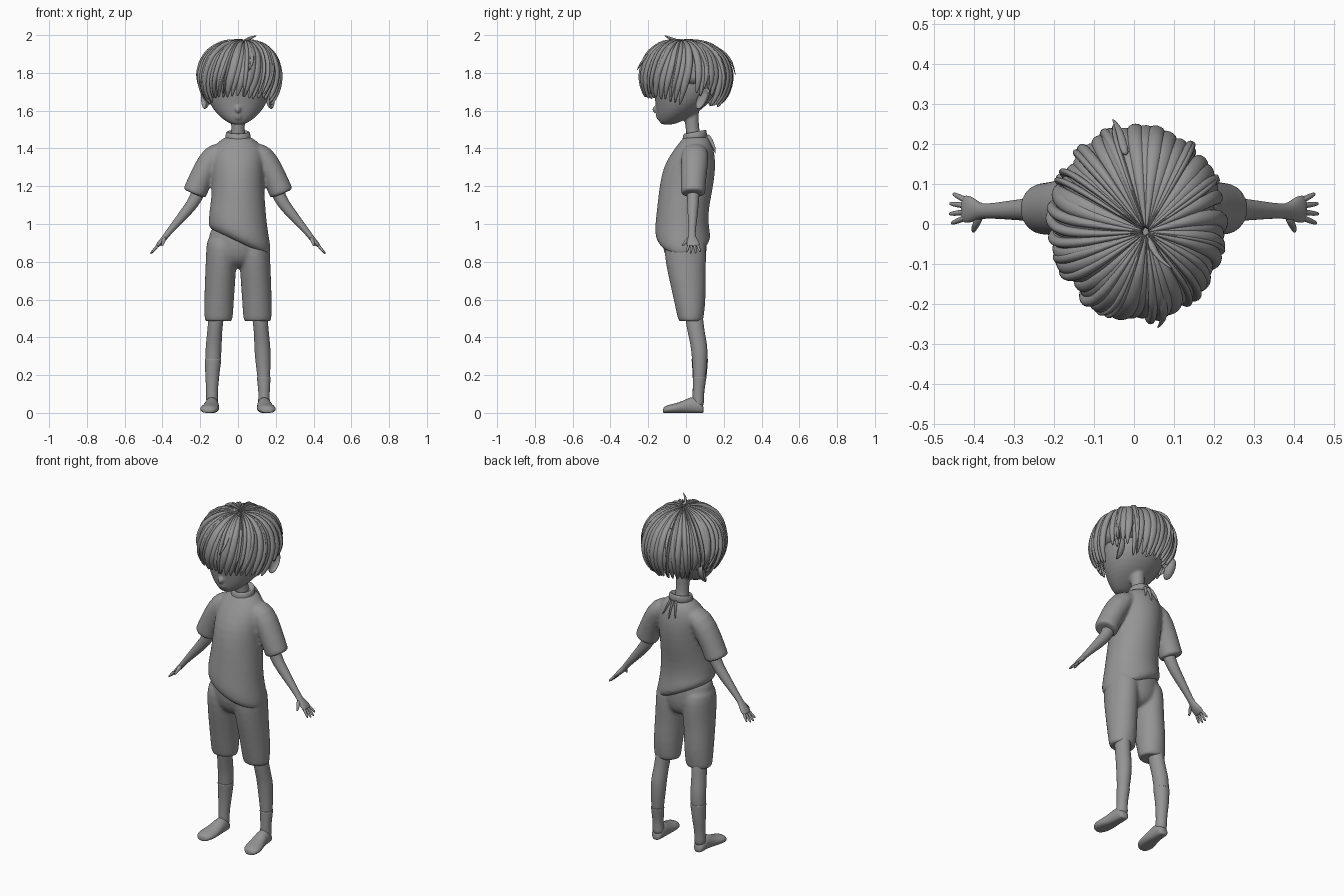
import bpy, bmesh, math, random
from mathutils import Vector as V, Matrix

random.seed(4)
cube = bpy.data.objects.get("Cube")
if cube:
    bpy.data.objects.remove(cube)

GREY = (0.3, 0.3, 0.3, 1)
clay = bpy.data.materials.new("clay grey")
clay.use_nodes = True
clay.diffuse_color = GREY
clay.node_tree.nodes["Principled BSDF"].inputs["Base Color"].default_value = GREY


def part(name, lofts, n=16, subsurf=1, voxel=0, floor=False):
    """Skin every loft (a list of rings: centre, U axis, V axis) into one object."""
    bm = bmesh.new()
    for rings in lofts:
        loops = []
        for c, u, v in rings:
            loop = []
            for i in range(n):
                a = math.tau * i / n
                p = V(c) + V(u) * math.cos(a) + V(v) * math.sin(a)
                if floor:
                    p.z = max(p.z, 0)
                loop.append(bm.verts.new(p))
            loops.append(loop)
        for lo, hi in zip(loops, loops[1:]):
            for i in range(n):
                j = (i + 1) % n
                bm.faces.new((lo[i], lo[j], hi[j], hi[i]))
        bm.faces.new(loops[0])
        bm.faces.new(loops[-1])
    bmesh.ops.recalc_face_normals(bm, faces=bm.faces)
    mesh = bpy.data.meshes.new(name)
    bm.to_mesh(mesh)
    bm.free()
    mesh.materials.append(clay)
    mesh.shade_smooth()
    ob = bpy.data.objects.new(name, mesh)
    bpy.context.collection.objects.link(ob)
    if subsurf:
        ob.modifiers.new("round", "SUBSURF").levels = subsurf
        ob.modifiers["round"].render_levels = subsurf
    if voxel:
        r = ob.modifiers.new("fuse", "REMESH")
        r.mode, r.voxel_size, r.use_smooth_shade = "VOXEL", voxel, True
        s = ob.modifiers.new("soften", "SMOOTH")
        s.factor, s.iterations = 0.5, 5
    return ob


def flat(z, x, rx, front, back):
    """Level ring spanning front..back in y."""
    return ((x, (front + back) / 2, z), (rx, 0, 0), (0, (back - front) / 2, 0))


def limb(points):
    """Rings square to a path of (centre, radius across, radius along y)."""
    rings = []
    for i, (c, ra, ry) in enumerate(points):
        d = V(points[min(i + 1, len(points) - 1)][0]) - V(points[max(i - 1, 0)][0])
        side = d.cross(V((0, 1, 0))).normalized()
        rings.append((c, side * ra, side.cross(d).normalized() * ry))
    return rings


def ball(c, rx, ry, rz):
    return [(V(c) + V((0, 0, rz * math.sin(t))), (rx * math.cos(t), 0, 0), (0, ry * math.cos(t), 0))
            for t in [math.radians(k) for k in range(-84, 85, 24)]]


# Head with nose, lips and neck
head = [flat(*r) for r in [
    (1.525, 0, .03, -.13, -.07), (1.54, 0, .06, -.142, -.03), (1.57, 0, .1, -.152, .03),
    (1.61, 0, .135, -.158, .09), (1.66, 0, .162, -.166, .14), (1.72, 0, .176, -.178, .17),
    (1.8, 0, .18, -.18, .18), (1.88, 0, .13, -.13, .13), (1.92, 0, .06, -.06, .06)]]
neck = [flat(1.42, 0, .045, 0, .09), flat(1.48, 0, .037, .002, .075),
        flat(1.53, 0, .035, -.006, .065), flat(1.64, 0, .045, -.02, .075)]
part("head", [head, neck, ball((0, -.158, 1.606), .016, .022, .02),
              ball((0, -.149, 1.575), .024, .012, .009), ball((0, -.145, 1.56), .02, .012, .009)],
     24, 1, .007)

# Ears: a thin shell with a raised rim
for s, side in ((1, "left"), (-1, "right")):
    c = V((s * .172, .092, 1.665))
    out = V((s * .75, -.55, 0)).normalized()
    wide = V((s * .4, .75, .15)).normalized() * .036
    tall = V((0, .02, .058))
    shell = [(c + out * o, wide * k, tall * k) for o, k in
             ((-.022, .45), (-.01, .8), (.004, 1), (.012, .97), (.012, .8), (.003, .62), (.001, .2))]
    part(side + "_ear", [shell], 16)

# Hair: crown, mushroom profile and strands that follow it
CROWN, MID = V((.03, -.02, 0)), V((.01, .003, 0))
PROFILE = [(.02, 1.962), (.45, 1.953), (.79, 1.905), (.94, 1.85), (1, 1.79),
           (.98, 1.74), (.91, 1.68), (.74, 1.62)]


def hair_point(a, t, lift=0):
    i = min(int(t), len(PROFILE) - 2)
    f = t - i
    r, z = [p + (q - p) * f for p, q in zip(PROFILE[i], PROFILE[i + 1])]
    rim = MID + V(((.205 + lift) * math.cos(a), (.23 + lift) * math.sin(a), 0))
    p = CROWN.lerp(rim, r)
    return V((p.x, p.y, z + lift * (1 - t / 7)))


def strand(a, width, lift, end, twist, steps=13):
    rings = []
    for k in range(steps):
        f = k / (steps - 1)
        b, t = a + twist * f * f, end * f
        p = hair_point(b, t, lift)
        d = hair_point(b + .02 * twist, t + .05, lift) - hair_point(b - .02 * twist, t - .05 if t > .05 else 0, lift)
        across = V((-math.sin(b), math.cos(b), 0))
        across = (across - d * across.dot(d) / d.length_squared).normalized()
        r = min(1, .12 + t * .46) * min(1, (1.03 - f) * 3.2) ** .7
        rings.append((p, across * width * r, d.cross(across).normalized() * .017 * min(1, r + .2)))
    return rings


def hair_end(a):
    """Fringe length by direction: short over the ears, long at the nape."""
    y, x = math.sin(a), abs(math.cos(a))
    if y < -.5:
        return 6.3
    if y < .22:
        return 6.85
    return 6.0 if x > .75 else 7


strands = []
COUNT = 42
for i in range(COUNT):
    a = math.tau * i / COUNT + random.uniform(-.03, .03)
    twist = -.3 if math.sin(a) < .2 else -.06
    strands.append(strand(a, random.uniform(.02, .027), random.uniform(-.006, .008),
                          hair_end(a + twist) + random.uniform(-.25, .1), twist))
for i in range(26):
    a = random.uniform(0, math.tau)
    twist = random.uniform(-.4, -.1) if math.sin(a) < .2 else random.uniform(-.15, .15)
    strands.append(strand(a, random.uniform(.008, .016), random.uniform(.008, .014),
                          hair_end(a + twist) - random.uniform(0, .5), twist))
part("hair_strands", strands, 8)
part("hair_cap", [[(CROWN.lerp(MID, r) + V((0, 0, z - .012)), (.198 * r, 0, 0), (0, .222 * r, 0))
                   for r, z in PROFILE[:6]]], 32)


def wisp(*pts):
    rings = limb([(p, r, r * .7) for p, r in zip(pts, (.012, .012, .009, .002))])
    return rings


part("hair_wisps", [
    wisp((.035, -.02, 1.955), (.045, -.06, 1.975), (.065, -.09, 1.985), (.1, -.115, 1.998)),
    wisp((.065, -.17, 1.92), (.075, -.21, 1.89), (.075, -.24, 1.85), (.058, -.262, 1.81)),
    wisp((-.02, .17, 1.93), (-.03, .21, 1.9), (-.04, .245, 1.86), (-.055, .264, 1.78))], 8)

# Shirt: body and sleeves fused, with a slanting hem
body = []
for z, rx, front, back in [
        (.9, .13, -.11, .09), (.902, .155, -.135, .115), (.925, .168, -.16, .132),
        (.96, .163, -.166, .127), (1.02, .155, -.162, .118), (1.1, .146, -.152, .124),
        (1.2, .138, -.142, .146), (1.3, .138, -.122, .158), (1.37, .14, -.082, .153),
        (1.42, .122, -.045, .14), (1.45, .085, -.02, .125), (1.465, .06, -.01, .11)]:
    c, u, v = flat(z, .008 if z < 1 else 0, rx, front, back)
    tilt = -.46 * max(0, min(1, (1.12 - z) / .2))
    body.append((c, V(u) + V((0, 0, rx * tilt)), v))
sleeves = [limb([((s * .07, .05, 1.405), .04, .06), ((s * .13, .048, 1.365), .066, .075),
                 ((s * .18, .042, 1.28), .063, .07), ((s * .215, .038, 1.2), .063, .066),
                 ((s * .229, .038, 1.165), .066, .066), ((s * .232, .038, 1.157), .06, .06),
                 ((s * .231, .038, 1.16), .04, .04)]) for s in (1, -1)]
part("shirt", [body] + sleeves, 24, 1, .009)

# Collar band and ragged ties at the back
collar = [((0, .046, 1.435), (.066, 0, 0), (0, .066, .01)), ((0, .046, 1.46), (.068, 0, 0), (0, .066, .012)),
          ((0, .047, 1.485), (.064, 0, 0), (0, .062, .012)), ((0, .047, 1.492), (.056, 0, 0), (0, .054, .01)),
          ((0, .047, 1.475), (.046, 0, 0), (0, .046, .008))]
part("collar", [collar], 24)
part("collar_ties", [limb([((x, .112, 1.475), .008, .012), ((x * 1.4, .135, 1.44), .006, .01),
                           ((x * 2, .148, 1.405), .005, .009), ((x * 2.4, .156, 1.37 + abs(x)), .002, .003)])
                     for x in (-.016, .002, .02)], 8)

# Shorts: hips and two legs fused
hips = [flat(.765, 0, .04, -.05, .06), flat(.8, 0, .11, -.1, .1), flat(.86, 0, .155, -.122, .112),
        flat(.94, 0, .158, -.128, .112), flat(1, 0, .14, -.12, .1)]
legs = [[flat(z, s * x, rx, f, b) for z, x, rx, f, b in [
    (.487, .103, .05, -.02, .07), (.482, .103, .071, -.038, .088), (.5, .103, .076, -.044, .094),
    (.6, .1, .079, -.066, .106), (.7, .095, .081, -.088, .103), (.78, .09, .082, -.106, .106),
    (.88, .086, .083, -.12, .11), (.95, .08, .08, -.1, .09)]] for s in (1, -1)]
part("shorts", [hips] + legs, 24, 1, .009)

# Legs, socks and feet
LEG = [(.03, .137, .03, .035, .092), (.1, .138, .027, .038, .092), (.2, .136, .035, .038, .108),
       (.3, .131, .043, .03, .116), (.37, .128, .043, .022, .113), (.45, .122, .039, .002, .094),
       (.56, .11, .045, -.015, .09)]


def leg_ring(z, grow=0):
    for a, b in zip(LEG, LEG[1:]):
        if z <= b[0]:
            x, rx, f, k = [p + (q - p) * (z - a[0]) / (b[0] - a[0]) for p, q in zip(a[1:], b[1:])]
            return flat(z, x, rx + grow, f - grow, k + grow)


def mirrored(rings, s):
    flip = Matrix.Diagonal((s, 1, 1))
    return [tuple(flip @ V(p) for p in ring) for ring in rings]


FOOT = [(.094, .138, .016, .03), (.085, .138, .03, .055), (.06, .138, .036, .085), (.02, .139, .038, .085),
        (-.02, .143, .044, .062), (-.06, .15, .051, .05), (-.095, .154, .048, .043), (-.115, .155, .034, .034),
        (-.122, .155, .016, .022)]
for s, side, top in ((1, "left", .19), (-1, "right", .285)):
    part(side + "_leg", [mirrored([leg_ring(r[0]) for r in LEG], s)], 16, 2)
    sock = [leg_ring(.03 + (top - .03) * k / 6, .003) for k in range(7)]
    sock += [leg_ring(top + .001, .002), leg_ring(top + .001, -.006)]
    foot = [((x, y, h * .45), (w, 0, 0), (0, 0, h * .55)) for y, x, w, h in FOOT]
    part(side + "_sock", [mirrored(sock, s)], 16)
    part(side + "_foot", [mirrored(foot, s)], 16, floor=True)

    # Arm, palm, fingers and thumb
    arm = limb([((.2, .038, 1.22), .04, .038), ((.215, .038, 1.14), .035, .033), ((.27, .036, 1.07), .03, .029),
                ((.33, .034, 1.0), .021, .022), ((.372, .032, .95), .016, .018), ((.39, .032, .925), .015, .022),
                ((.408, .036, .905), .014, .034), ((.425, .038, .887), .011, .036), ((.43, .038, .88), .006, .028)])
    part(side + "_arm", [mirrored(arm, s)], 16)
    fingers = [limb([((.415, .037 + k * .6, .897), .009, .008), ((.432, .037 + k * .85, .878), .0085, .008),
                     ((.432 + .6 * n, .037 + k * 1.05, .878 - .7 * n), .0075, .007),
                     ((.432 + n, .037 + k * 1.2, .878 - 1.15 * n), .004, .004)])
               for k, n in ((-.03, .026), (-.01, .032), (.012, .031), (.033, .022))]
    thumb = limb([((.385, .022, .93), .011, .011), ((.393, .004, .912), .011, .01),
                  ((.4, -.01, .895), .009, .008), ((.403, -.021, .882), .004, .004)])
    part(side + "_fingers", [mirrored(f, s) for f in fingers + [thumb]], 8)
